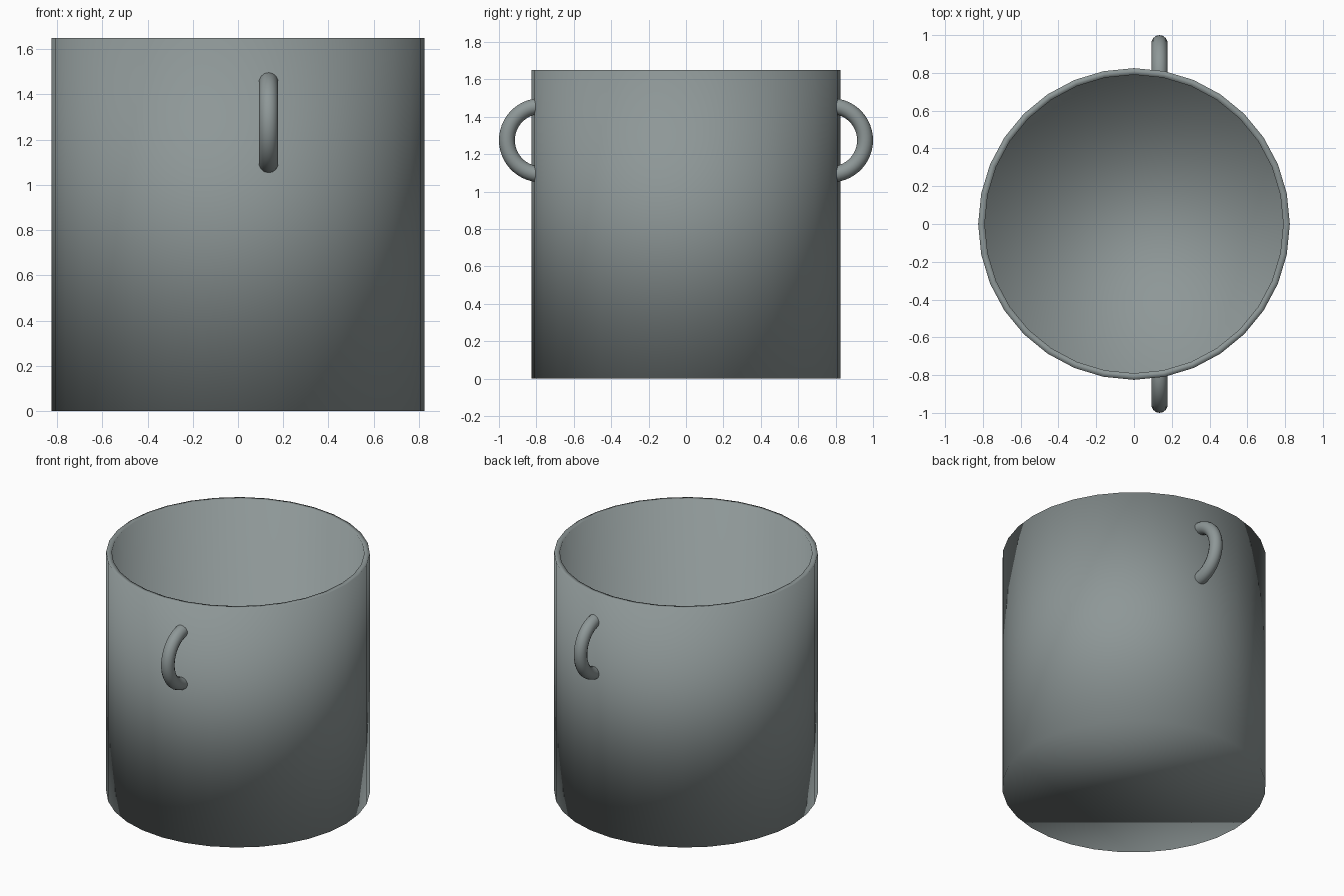
import bpy, bmesh, math

if "Cube" in bpy.data.objects:
    bpy.data.objects.remove(bpy.data.objects["Cube"])

SIDES, R_OUT, R_IN, H, FLOOR = 32, 0.825, 0.79, 1.65, 0.035

metal = bpy.data.materials.new("grey_metal")
metal.diffuse_color = (0.27, 0.31, 0.31, 1)
metal.use_nodes = True
metal.node_tree.nodes["Principled BSDF"].inputs["Base Color"].default_value = metal.diffuse_color


def finish(bm, name):
    bmesh.ops.recalc_face_normals(bm, faces=bm.faces)
    for f in bm.faces:
        f.smooth = True
    me = bpy.data.meshes.new(name)
    bm.to_mesh(me)
    bm.free()
    me.materials.append(metal)
    ob = bpy.data.objects.new(name, me)
    bpy.context.collection.objects.link(ob)
    return ob


def bridge(bm, a, b):
    n = len(a)
    for i in range(n):
        j = (i + 1) % n
        bm.faces.new((a[i], a[j], b[j], b[i]))


# Pot body: thin walled open cylinder, softly shaded over its corners
bm = bmesh.new()
rings = []
for r, z in ((R_OUT, 0), (R_OUT, H), (R_IN, H), (R_IN, FLOOR)):
    rings.append([bm.verts.new((r * math.cos(2 * math.pi * i / SIDES),
                                r * math.sin(2 * math.pi * i / SIDES), z))
                  for i in range(SIDES)])
for a, b in zip(rings, rings[1:]):
    bridge(bm, a, b)
bm.faces.new(rings[0])
bm.faces.new(rings[-1])
finish(bm, "pot_body")


# Handles: half rings set into the wall, front and back
def handle(name, side):
    major, minor, n, m = 0.1825, 0.0425, 24, 14
    start = math.radians(-85)
    bm = bmesh.new()
    loops = []
    for i in range(n + 1):
        a = start - 2 * start * i / n
        loop = []
        for k in range(m):
            t = 2 * math.pi * k / m
            r = major + minor * math.cos(t)
            loop.append(bm.verts.new((0.135 + minor * math.sin(t),
                                      side * (0.775 + r * math.cos(a)),
                                      1.275 + r * math.sin(a))))
        loops.append(loop)
    for a, b in zip(loops, loops[1:]):
        bridge(bm, a, b)
    finish(bm, name)


handle("front_handle", -1)
handle("back_handle", 1)
